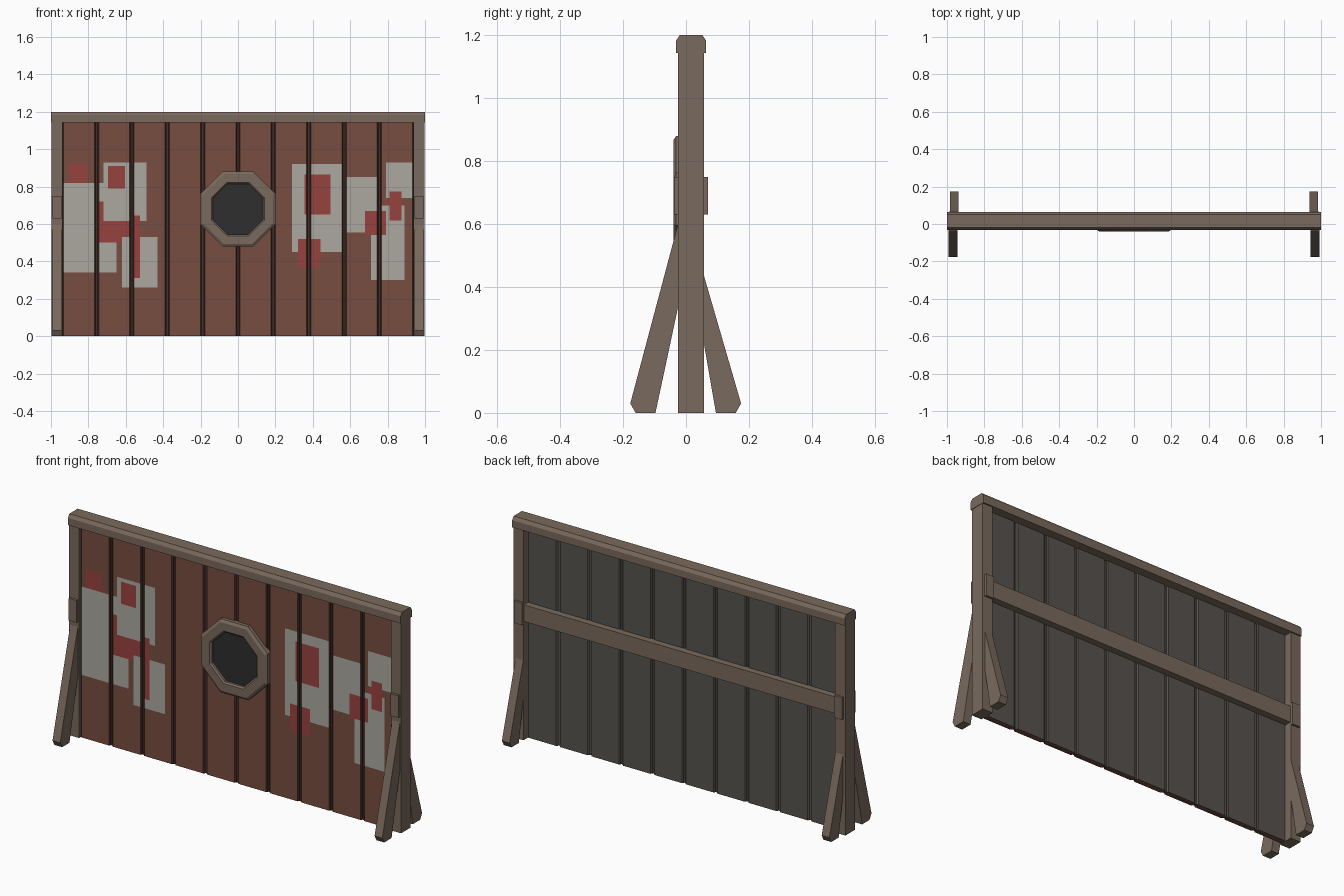
import bpy, bmesh, math
from mathutils import Vector

if "Cube" in bpy.data.objects:
    bpy.data.objects.remove(bpy.data.objects["Cube"])


def material(name, r, g, b):
    lin = [((c / 255 + 0.055) / 1.055) ** 2.4 for c in (r, g, b)]
    m = bpy.data.materials.new(name)
    m.diffuse_color = (*lin, 1)
    m.use_nodes = True
    m.node_tree.nodes["Principled BSDF"].inputs["Base Color"].default_value = m.diffuse_color
    return m


FRAME = material("weathered wood", 122, 106, 93)
BOARD = material("red brown boards", 119, 77, 65)
BACK = material("grey back", 86, 83, 78)
GROOVE = material("dark groove", 70, 46, 39)
WHITE = material("white paint", 172, 168, 160)
RED = material("red paint", 150, 66, 62)
BLACK = material("black centre", 46, 46, 46)


def finish(bm, name, *mats):
    bmesh.ops.recalc_face_normals(bm, faces=bm.faces[:])
    me = bpy.data.meshes.new(name)
    bm.to_mesh(me)
    bm.free()
    ob = bpy.data.objects.new(name, me)
    for m in mats:
        me.materials.append(m)
    bpy.context.collection.objects.link(ob)
    return ob


def prism(name, profile, x0, x1, mat):
    """Extrude a (y, z) profile along x."""
    bm = bmesh.new()
    f = bm.faces.new([bm.verts.new((x0, y, z)) for y, z in profile])
    ext = bmesh.ops.extrude_face_region(bm, geom=[f])["geom"]
    verts = [v for v in ext if isinstance(v, bmesh.types.BMVert)]
    bmesh.ops.translate(bm, verts=verts, vec=(x1 - x0, 0, 0))
    return finish(bm, name, mat)


def rect(y0, y1, z0, z1):
    return [(y0, z0), (y1, z0), (y1, z1), (y0, z1)]


# Painted patches in painting order: x0, x1, z0, z1, slot (3 white, 4 red)
PAINT = [
    (-.935, -.65, .34, .82, 3), (-.75, -.53, .50, .72, 4),
    (-.72, -.49, .615, .93, 3), (-.695, -.605, .79, .91, 4),
    (-.62, -.43, .26, .53, 3), (-.57, -.525, .31, .645, 4),
    (-.905, -.805, .82, .92, 4),
    (.29, .555, .45, .92, 3), (.355, .495, .65, .865, 4),
    (.32, .44, .37, .52, 4), (.575, .75, .555, .85, 3),
    (.79, .94, .74, .93, 3), (.71, .89, .30, .70, 3),
    (.68, .79, .54, .67, 4), (.81, .875, .62, .775, 4),
    (.79, .88, .70, .735, 4),
]

PITCH, GAP, CH = 0.189, 0.006, 0.006
Y0, Y1, TOP = -0.012, 0.018, 1.15


def plank(i):
    """Vertical board with chamfered long edges and painted front."""
    a = (i - 5) * PITCH + GAP
    b = (i - 4) * PITCH - GAP
    section = [(a + CH, Y0), (b - CH, Y0), (b, Y0 + CH), (b, Y1 - CH),
               (b - CH, Y1), (a + CH, Y1), (a, Y1 - CH), (a, Y0 + CH)]
    bm = bmesh.new()
    f = bm.faces.new([bm.verts.new((x, y, 0)) for x, y in section])
    ext = bmesh.ops.extrude_face_region(bm, geom=[f])["geom"]
    verts = [v for v in ext if isinstance(v, bmesh.types.BMVert)]
    bmesh.ops.translate(bm, verts=verts, vec=(0, 0, TOP))
    # cut the board along the patch borders
    patches = [p for p in PAINT if p[0] < b and p[1] > a]
    cuts = {(p[k], 0) for p in patches for k in (0, 1) if a + CH < p[k] < b - CH}
    cuts |= {(p[k], 2) for p in patches for k in (2, 3)}
    for pos, axis in sorted(cuts):
        n = Vector((axis == 0, 0, axis == 2))
        bmesh.ops.bisect_plane(bm, geom=bm.verts[:] + bm.edges[:] + bm.faces[:],
                               plane_co=n * pos, plane_no=n, dist=1e-5)
    bmesh.ops.recalc_face_normals(bm, faces=bm.faces[:])
    # colour by direction and patch
    for f in bm.faces:
        c, n = f.calc_center_median(), f.normal
        if n.y > 0.3:
            f.material_index = 1
        elif n.y < -0.9:
            for x0, x1, z0, z1, slot in patches:
                if x0 < c.x < x1 and z0 < c.z < z1:
                    f.material_index = slot
        elif abs(n.x) > 0.5:
            f.material_index = 2 if c.y < 0.003 else 1
    finish(bm, f"plank_{i + 1}", BOARD, BACK, GROOVE, WHITE, RED)


for i in range(10):
    plank(i)

# Sheets that close the gaps between the boards
prism("groove_sheet_front", rect(-.003, .003, 0, TOP), -.94, .94, GROOVE)
prism("groove_sheet_back", rect(.003, .009, .001, TOP), -.94, .94, BACK)

# Chamfered top beam and rear cross beam
prism("top_beam", [(-.032, 1.143), (.064, 1.143), (.064, 1.182), (.052, 1.2),
                   (-.02, 1.2), (-.032, 1.182)], -1, 1, FRAME)
prism("cross_beam", rect(.015, .054, .645, .735), -.94, .94, FRAME)

# Posts, splayed legs and bracket plates on both ends
FRONT_LEG = [(-.177, .03), (-.16, 0), (-.097, 0), (-.02, .36), (-.02, .62)]
BACK_LEG = [(.175, .03), (.158, 0), (.095, 0), (.05, .26), (.05, .46)]
for side, s in (("left", -1), ("right", 1)):
    prism(f"post_{side}", rect(-.025, .057, 0, 1.15), s * .937, s * .998, FRAME)
    prism(f"front_leg_{side}", FRONT_LEG, s * .945, s * .991, FRAME)
    prism(f"back_leg_{side}", BACK_LEG, s * .938, s * .984, FRAME)
    prism(f"front_bracket_{side}", rect(-.038, -.02, .63, .75), s * .943, s * .991, FRAME)
    prism(f"back_bracket_{side}", rect(.05, .07, .63, .75), s * .938, s * .986, FRAME)


# Octagonal target ring with bevelled rim and dark centre
def octagon(bm, apothem, y):
    r = apothem / math.cos(math.pi / 8)
    angles = [math.pi / 8 + k * math.pi / 4 for k in range(8)]
    return [bm.verts.new((r * math.cos(t), y, .68 + r * math.sin(t))) for t in angles]


bm = bmesh.new()
loops = [octagon(bm, a, y) for a, y in
         ((.2, -.005), (.2, -.031), (.186, -.04), (.143, -.04), (.135, -.032), (.135, -.005))]
for p, q in zip(loops, loops[1:] + loops[:1]):
    for k in range(8):
        j = (k + 1) % 8
        bm.faces.new((p[k], p[j], q[j], q[k]))
finish(bm, "target_ring", FRAME)

bm = bmesh.new()
f0, f1 = octagon(bm, .137, -.02), octagon(bm, .137, -.008)
bm.faces.new(f0)
bm.faces.new(f1)
for k in range(8):
    j = (k + 1) % 8
    bm.faces.new((f0[k], f0[j], f1[j], f1[k]))
finish(bm, "target_centre", BLACK)
